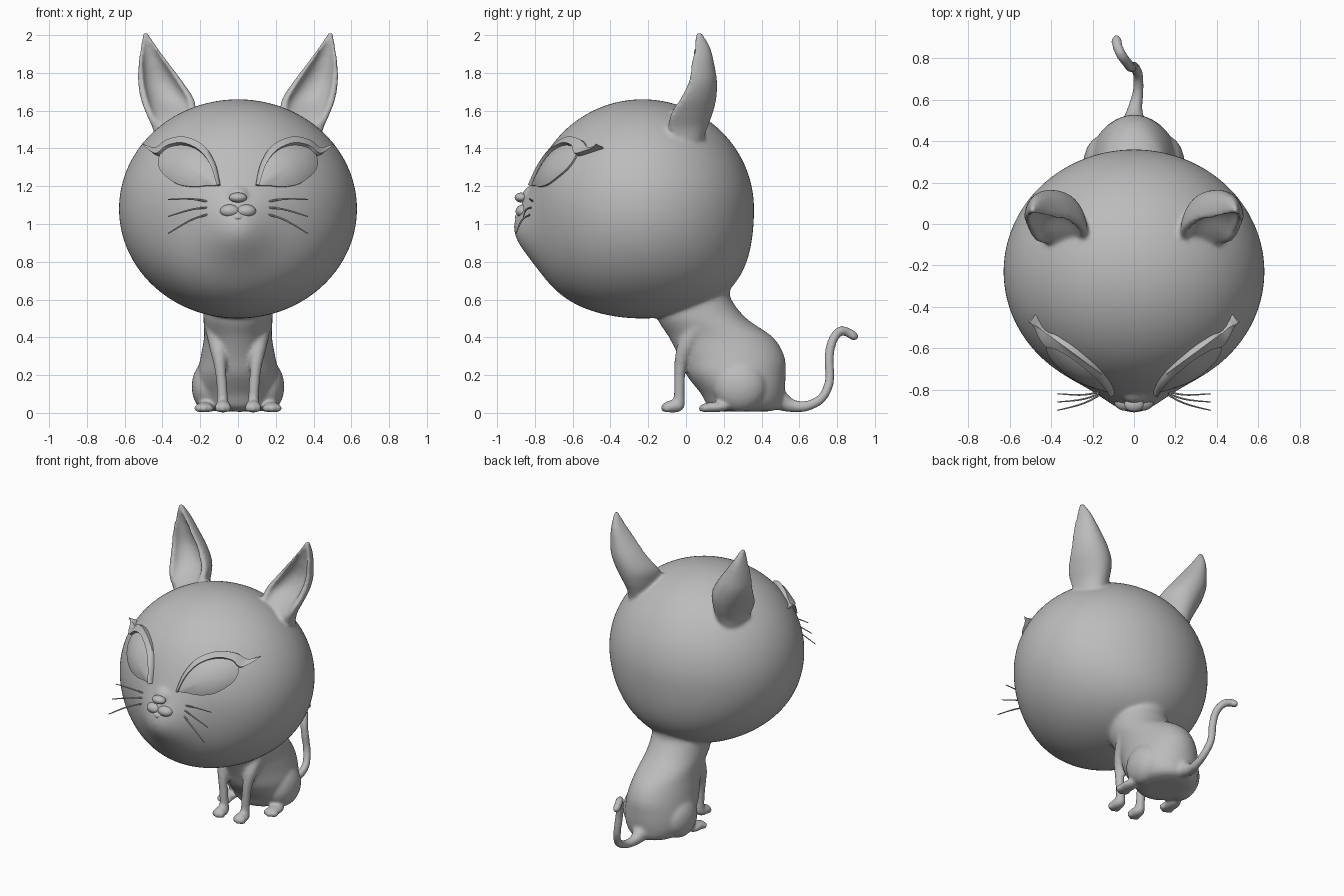
import bpy, bmesh, math
from mathutils import Vector, Matrix

if "Cube" in bpy.data.objects:
    bpy.data.objects.remove(bpy.data.objects["Cube"], do_unlink=True)

grey = bpy.data.materials.new("clay_grey")
grey.use_nodes = True
grey.diffuse_color = (0.5, 0.5, 0.5, 1)
grey.node_tree.nodes["Principled BSDF"].inputs["Base Color"].default_value = (0.5, 0.5, 0.5, 1)

HEAD_C = Vector((0, -0.23, 1.08))
HEAD_R = Vector((0.63, 0.59, 0.58))


def head_shape(p):
    """Turn an ellipsoid point into the head: deep jowls and a soft muzzle."""
    low = max(0, (HEAD_C.z - p.z) / HEAD_R.z)
    y = (p.y - HEAD_C.y) * (1 + 0.28 * low * low)
    if y < 0:
        y -= 0.095 * math.exp(-(p.x / 0.17) ** 2 - ((p.z - 0.97) / 0.17) ** 2)
    return Vector((p.x, HEAD_C.y + y, p.z))


def on_head(x, z, lift=0.0):
    """Point on the front of the head, pushed outwards by lift."""
    u, w = x / HEAD_R.x, (z - HEAD_C.z) / HEAD_R.z
    p = Vector((x, HEAD_C.y - HEAD_R.y * math.sqrt(max(0, 1 - u * u - w * w)), z))
    d = p - HEAD_C
    n = Vector([d[i] / HEAD_R[i] ** 2 for i in range(3)]).normalized()
    return head_shape(p) + n * lift


def on_lid(x, z, lift, depth=0.0):
    """Like on_head, but the outer end leaves the head along a straight line."""
    p = on_head(x, z, lift)
    p.y = min(p.y, -0.57 + 0.75 * (x - 0.36) + depth)
    return p


def spline(pts, steps=6, closed=False):
    """Catmull-Rom curve through points of any dimension."""
    n, out = len(pts), []
    at = (lambda i: pts[i % n]) if closed else (lambda i: pts[min(max(i, 0), n - 1)])
    for i in range(n if closed else n - 1):
        for k in range(steps):
            t = k / steps
            out.append([0.5 * (2 * b + (c - a) * t + (2 * a - 5 * b + 4 * c - d) * t * t
                               + (3 * b - a - 3 * c + d) * t ** 3)
                        for a, b, c, d in zip(at(i - 1), at(i), at(i + 1), at(i + 2))])
    if not closed:
        out.append(list(pts[-1]))
    return out


def ball(bm, c, r, segments=48):
    m = Matrix.Translation(c) @ Matrix.Diagonal((*r, 1))
    return bmesh.ops.create_uvsphere(bm, u_segments=segments, v_segments=segments * 2 // 3,
                                     radius=1, matrix=m)["verts"]


def loft(bm, rings):
    rows = [[bm.verts.new(p) for p in ring] for ring in rings]
    n = len(rows[0])
    for a, b in zip(rows, rows[1:]):
        for i in range(n):
            bm.faces.new((a[i], a[(i + 1) % n], b[(i + 1) % n], b[i]))
    bm.faces.new(rows[0][::-1])
    bm.faces.new(rows[-1])


def tube(bm, pts, sides=16, steps=6):
    """Round tube through (x, y, z, radius) points."""
    path = spline(pts, steps)
    rings = []
    for i, p in enumerate(path):
        q, r = path[max(i - 1, 0)], path[min(i + 1, len(path) - 1)]
        rot = (Vector(r[:3]) - Vector(q[:3])).to_track_quat('Z', 'X')
        rings.append([Vector(p[:3]) + rot @ Vector((p[3] * math.cos(a), p[3] * math.sin(a), 0))
                      for a in (math.tau * k / sides for k in range(sides))])
    loft(bm, rings)


def finish(name, bm, angle=40):
    bmesh.ops.recalc_face_normals(bm, faces=bm.faces)
    me = bpy.data.meshes.new(name)
    bm.to_mesh(me)
    bm.free()
    me.materials.append(grey)
    ob = bpy.data.objects.new(name, me)
    bpy.context.collection.objects.link(ob)
    bpy.ops.object.select_all(action='DESELECT')
    ob.select_set(True)
    bpy.context.view_layer.objects.active = ob
    bpy.ops.object.shade_smooth_by_angle(angle=math.radians(angle))
    return ob


# Head with muzzle and nose bridge
skin = bmesh.new()
for v in ball(skin, HEAD_C, HEAD_R, 168):
    v.co = head_shape(v.co)
ball(skin, (0, -0.79, 1.14), (0.075, 0.08, 0.07))

# Torso as stacked ovals: height, centre y, half width, half depth
torso = [(0.74, 0.03, 0.2, 0.22), (0.66, 0.035, 0.19, 0.2), (0.6, 0.05, 0.183, 0.19),
         (0.5, 0.085, 0.183, 0.235), (0.4, 0.185, 0.18, 0.275), (0.3, 0.24, 0.197, 0.28),
         (0.2, 0.265, 0.215, 0.262), (0.1, 0.3, 0.208, 0.22), (0.03, 0.31, 0.17, 0.19),
         (0.008, 0.31, 0.1, 0.13)]
loft(skin, [[(w * math.cos(a), y + d * math.sin(a), z)
             for a in (math.tau * k / 64 for k in range(64))]
            for z, y, w, d in spline(torso, 8)])

# Ears as stacked crescents: height, inner x, outer x, front y, back y, hollow
ear = [(1.4, 0.25, 0.43, -0.03, 0.08, -0.4), (1.5, 0.235, 0.45, -0.08, 0.11, -0.1),
       (1.58, 0.222, 0.485, -0.075, 0.14, 0.2), (1.66, 0.232, 0.515, -0.025, 0.16, 0.45),
       (1.75, 0.29, 0.53, 0.02, 0.165, 0.5), (1.85, 0.365, 0.527, 0.035, 0.15, 0.45),
       (1.93, 0.425, 0.515, 0.05, 0.13, 0.3), (2.012, 0.478, 0.502, 0.062, 0.088, 0.0)]
arc = [math.pi * k / 20 for k in range(21)]
for s in (-1, 1):
    rings = []
    for z, x0, x1, y0, y1, k in spline(ear, 8):
        c, w, d = (x0 + x1) / 2, (x1 - x0) / 2, y1 - y0
        ring = [(s * (c + w * math.cos(a)), y0 + d * math.sin(a), z) for a in arc]
        ring += [(s * (c + 0.74 * w * math.cos(a)), y0 + k * d * math.sin(a) - 0.01, z)
                 for a in reversed(arc)]
        rings.append(ring)
    loft(skin, rings)

    # Front leg and paw
    tube(skin, [(s * 0.115, 0.06, 0.45, 0.06), (s * 0.105, -0.005, 0.34, 0.045),
                (s * 0.095, -0.03, 0.25, 0.033), (s * 0.085, -0.035, 0.14, 0.029),
                (s * 0.08, -0.035, 0.04, 0.031)])
    ball(skin, (s * 0.08, -0.068, 0.034), (0.042, 0.06, 0.034))
    # Haunch and hind paw
    ball(skin, (s * 0.155, 0.285, 0.14), (0.09, 0.14, 0.135))
    ball(skin, (s * 0.18, 0.15, 0.03), (0.048, 0.08, 0.028))
    for t in (-1, 0, 1):
        ball(skin, (s * 0.08 + t * 0.027, -0.112 + 0.012 * abs(t), 0.026), (0.018, 0.024, 0.025))
        ball(skin, (s * 0.18 + t * 0.032, 0.09 + 0.015 * abs(t), 0.024), (0.021, 0.027, 0.023))

# Tail
tube(skin, [(0, 0.42, 0.1, 0.08), (0, 0.5, 0.065, 0.055), (0.005, 0.56, 0.038, 0.036),
            (0.02, 0.64, 0.036, 0.028), (0.02, 0.72, 0.08, 0.026), (0, 0.76, 0.17, 0.026),
            (-0.015, 0.757, 0.29, 0.026), (-0.03, 0.775, 0.38, 0.026), (-0.06, 0.815, 0.433, 0.026),
            (-0.08, 0.86, 0.425, 0.026), (-0.085, 0.89, 0.405, 0.026)])
ball(skin, (-0.085, 0.89, 0.405), (0.025, 0.025, 0.025))

# Fuse everything into one smooth skin
body = finish("cat_skin", skin)
fuse = body.modifiers.new("fuse", 'REMESH')
fuse.mode = 'VOXEL'
fuse.voxel_size = 0.01
fuse.use_smooth_shade = True
soften = body.modifiers.new("soften", 'SMOOTH')
soften.factor = 0.5
soften.iterations = 12

# Eye outline and upper lid edges as (x, z)
eye = [(0.105, 1.21), (0.13, 1.3), (0.19, 1.375), (0.27, 1.41), (0.35, 1.405), (0.405, 1.37),
       (0.417, 1.31), (0.39, 1.26), (0.32, 1.21), (0.24, 1.195), (0.17, 1.2)]
lid_out = [(0.093, 1.205), (0.12, 1.32), (0.18, 1.41), (0.28, 1.455), (0.37, 1.44),
           (0.43, 1.4), (0.49, 1.415)]
lid_in = [(0.108, 1.2), (0.14, 1.3), (0.195, 1.375), (0.28, 1.413), (0.36, 1.4),
          (0.42, 1.36), (0.488, 1.407)]
for s, side in ((1, "left"), (-1, "right")):
    # Bulging eyeball
    bm = bmesh.new()
    edge = spline(eye, 6, closed=True)
    shells = [(1.0, -0.02)] + [(t, 0.01 + 0.02 * (1 - t * t)) for t in (0.99, 0.9, 0.75, 0.55, 0.3, 0.08)]
    rings = []
    for t, lift in shells:
        ring = [on_head(0.27 + (x - 0.27) * t, 1.3 + (z - 1.3) * t, lift) for x, z in edge]
        rings.append([(s * p.x, p.y, p.z) for p in ring])
    loft(bm, rings)
    finish(side + "_eye", bm)

    # Raised upper lid ending in a free wing
    bm = bmesh.new()
    rings = []
    for o, i in zip(spline(lid_out), spline(lid_in)):
        m = [(a + b) / 2 for a, b in zip(o, i)]
        ring = [on_lid(*o, -0.015, 0.035), on_lid(*o, 0.012), on_lid(*m, 0.026),
                on_lid(*i, 0.03), on_lid(*i, -0.015, 0.035)]
        rings.append([(s * p.x, p.y, p.z) for p in ring])
    loft(bm, rings)
    finish(side + "_eyelid", bm, 50)

    # Whisker pad
    bm = bmesh.new()
    ball(bm, (s * 0.042, -0.857, 1.068), (0.054, 0.045, 0.036))
    finish(side + "_whisker_pad", bm)

    # Whiskers
    bm = bmesh.new()
    for z, mid, tip, y in ((1.11, 1.132, 1.13, -0.82), (1.09, 1.078, 1.04, -0.86), (1.06, 1.025, 0.95, -0.9)):
        tube(bm, [(s * 0.12, -0.8, z, 0.005), (s * 0.24, (y - 0.83) / 2, mid, 0.005),
                  (s * 0.37, y, tip, 0.003)], 6, 5)
    finish(side + "_whiskers", bm)

# Nose and lower lip
bm = bmesh.new()
ball(bm, (0, -0.872, 1.14), (0.047, 0.035, 0.026))
finish("nose", bm)
bm = bmesh.new()
ball(bm, (0, -0.865, 1.035), (0.042, 0.04, 0.028))
finish("lower_lip", bm)
